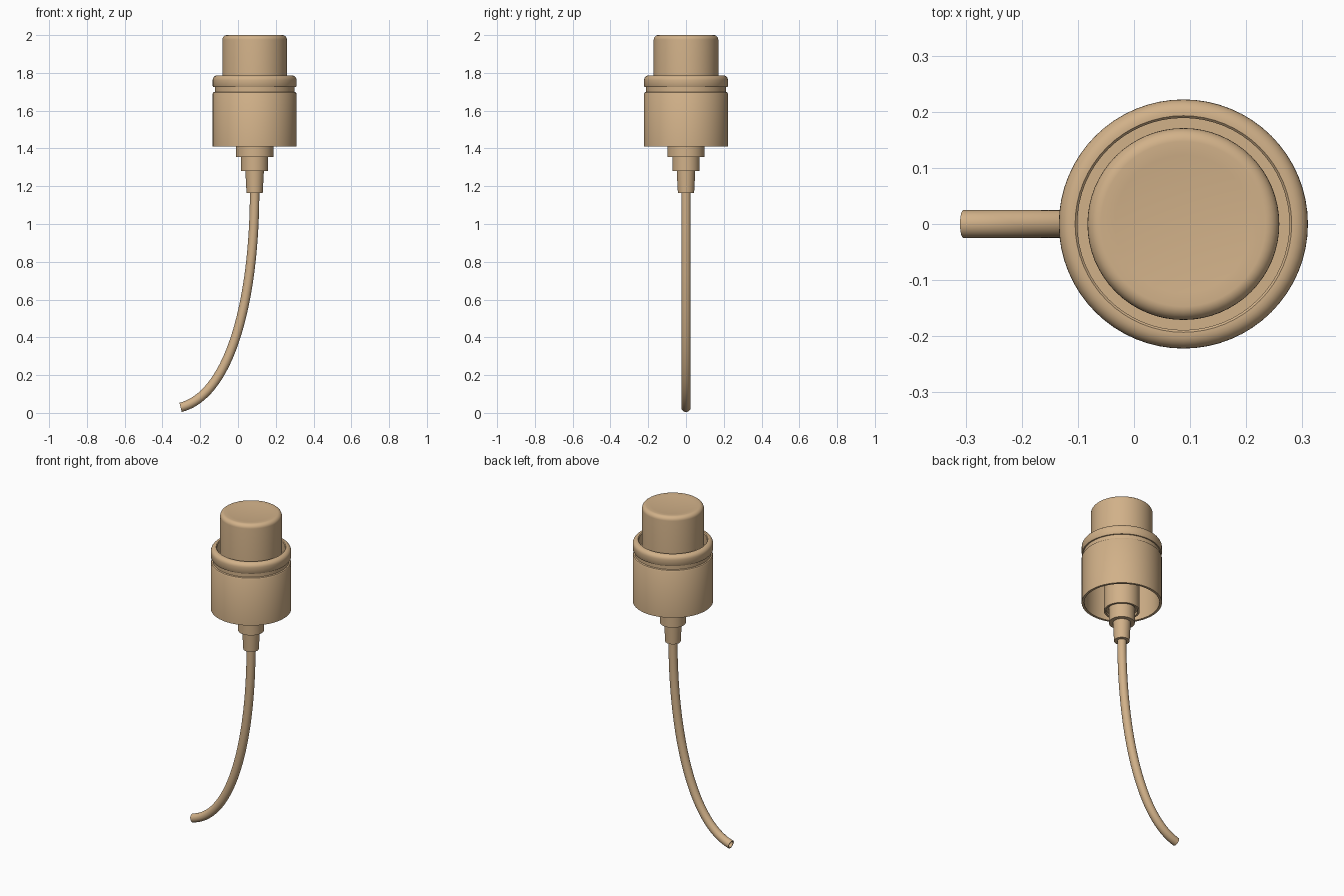
import bpy, bmesh
from math import sin, cos, pi, radians
from mathutils import Vector

if "Cube" in bpy.data.objects:
    bpy.data.objects.remove(bpy.data.objects["Cube"])

AXIS_X = 0.088
SEG = 64

plastic = bpy.data.materials.new("tan_plastic")
plastic.diffuse_color = (0.64, 0.44, 0.25, 1)
plastic.use_nodes = True
plastic.node_tree.nodes["Principled BSDF"].inputs["Base Color"].default_value = plastic.diffuse_color


def finish(name, bm):
    bmesh.ops.remove_doubles(bm, verts=bm.verts, dist=1e-5)
    bmesh.ops.recalc_face_normals(bm, faces=bm.faces)
    mesh = bpy.data.meshes.new(name)
    bm.to_mesh(mesh)
    bm.free()
    obj = bpy.data.objects.new(name, mesh)
    bpy.context.collection.objects.link(obj)
    mesh.materials.append(plastic)
    bpy.ops.object.select_all(action='DESELECT')
    obj.select_set(True)
    bpy.context.view_layer.objects.active = obj
    bpy.ops.object.shade_smooth_by_angle(angle=radians(35))
    return obj


def lathe(name, profile):
    """Spin a (radius, z) profile around the pump axis."""
    bm = bmesh.new()
    verts = [bm.verts.new((AXIS_X + r, 0, z)) for r, z in profile]
    edges = [bm.edges.new(pair) for pair in zip(verts, verts[1:])]
    bmesh.ops.spin(bm, geom=verts + edges, cent=(AXIS_X, 0, 0),
                   axis=(0, 0, 1), angle=2 * pi, steps=SEG)
    return finish(name, bm)


def fillet(r, z, size, a0=0, a1=90, n=6):
    """Arc points around centre (r, z), angles in degrees."""
    angles = [radians(a0 + (a1 - a0) * i / n) for i in range(n + 1)]
    return [(r + size * cos(a), z + size * sin(a)) for a in angles]


# push button with rounded rim and slightly dished top
dish = [(0.147 * k / 6, 1.992 + 0.008 * (k / 6) ** 2) for k in range(5, -1, -1)]
lathe("push_button", [(0, 1.72), (0.171, 1.72)]
      + fillet(0.147, 1.976, 0.024) + dish)

# collar skirt, open below, with a groove and a rounded upper ring
lathe("collar", [(0.09, 1.69), (0.208, 1.69), (0.208, 1.41), (0.222, 1.41),
                 (0.222, 1.690), (0.218, 1.697), (0.211, 1.700),
                 (0.211, 1.724), (0.218, 1.724), (0.222, 1.730)]
      + fillet(0.197, 1.762, 0.025)
      + [(0.193, 1.787), (0.189, 1.783), (0.189, 1.72), (0.09, 1.72),
         (0.09, 1.69)])

# stepped pump housing below the collar
lathe("pump_housing", [(0, 1.70), (0.099, 1.70), (0.099, 1.355), (0.088, 1.355),
                       (0.088, 1.37), (0.072, 1.37), (0.072, 1.28),
                       (0.049, 1.28), (0.043, 1.165), (0, 1.165)])

# curved hollow dip tube swept along a Bezier path
P = [Vector(p) for p in ((AXIS_X, 0, 1.18), (AXIS_X, 0, 0.60),
                         (-0.04, 0, 0.096), (-0.304, 0, 0.029))]
STEPS, SIDES = 40, 24
bm = bmesh.new()
shells = []
for radius in (0.025, 0.019):
    rings = []
    for i in range(STEPS + 1):
        t = i / STEPS
        s = 1 - t
        c = P[0] * s**3 + P[1] * 3*s*s*t + P[2] * 3*s*t*t + P[3] * t**3
        d = ((P[1]-P[0]) * s*s + (P[2]-P[1]) * 2*s*t + (P[3]-P[2]) * t*t).normalized()
        n = Vector((-d.z, 0, d.x))
        rings.append([bm.verts.new(c + n * radius * cos(a) + Vector((0, radius * sin(a), 0)))
                      for a in (2 * pi * k / SIDES for k in range(SIDES))])
    shells.append(rings)
outer, inner = shells
loop = outer + inner[::-1] + [outer[0]]
for a, b in zip(loop, loop[1:]):
    for k in range(SIDES):
        j = (k + 1) % SIDES
        bm.faces.new((a[k], a[j], b[j], b[k]))
finish("dip_tube", bm)
